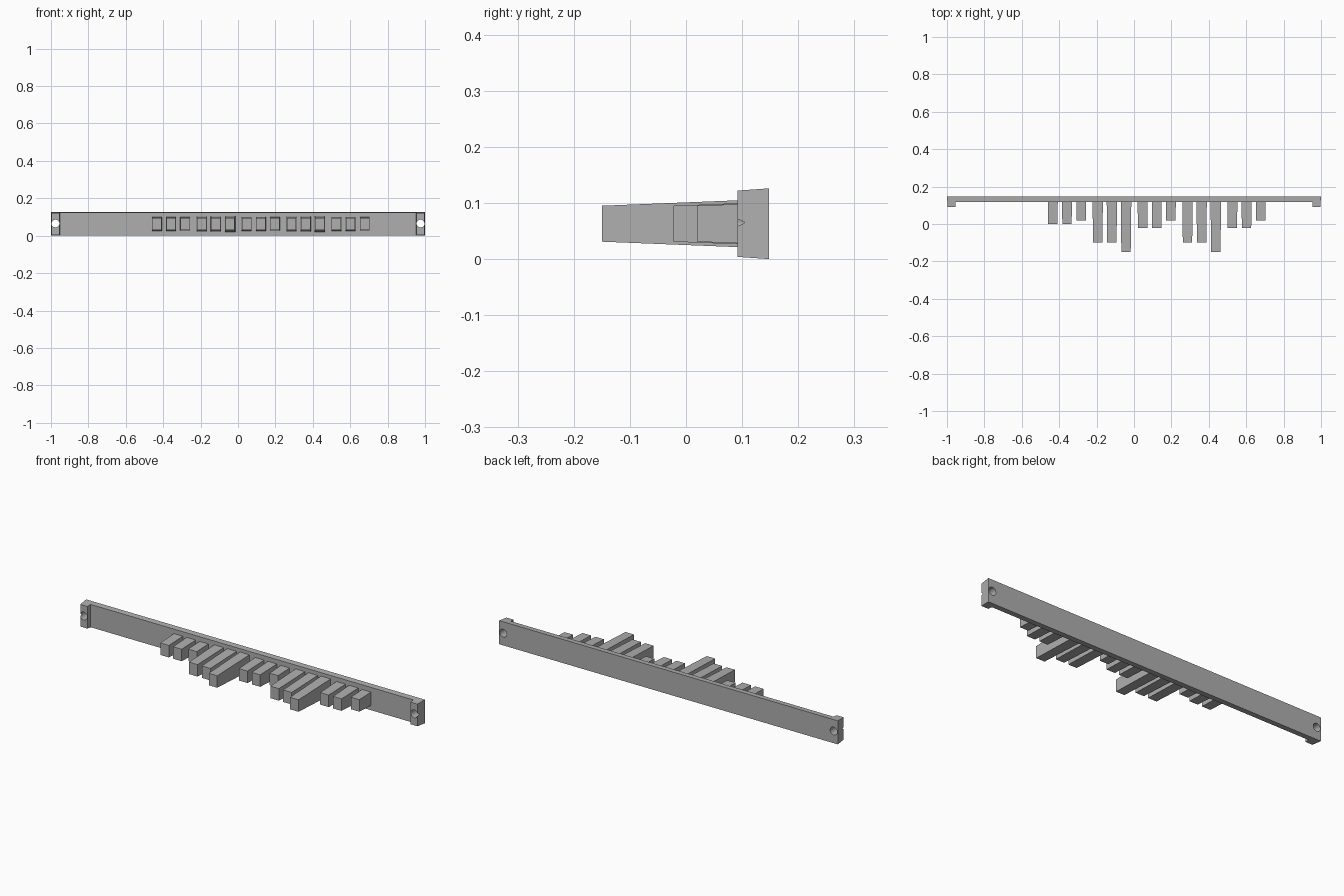
import bpy, bmesh, math

cube = bpy.data.objects.get("Cube")
if cube:
    bpy.data.objects.remove(cube, do_unlink=True)

GREY = (0.43, 0.43, 0.43, 1)
mat = bpy.data.materials.new("plain grey")
mat.use_nodes = True
mat.diffuse_color = GREY
mat.node_tree.nodes["Principled BSDF"].inputs["Base Color"].default_value = GREY

MID_Z = 0.063
BACK, FACE, LUG = 0.148, 0.117, 0.092


def rect(x0, x1, half_z, y):
    return [(x0, y, MID_Z - half_z), (x1, y, MID_Z - half_z),
            (x1, y, MID_Z + half_z), (x0, y, MID_Z + half_z)]


def add_object(name, bm):
    bmesh.ops.recalc_face_normals(bm, faces=bm.faces)
    mesh = bpy.data.meshes.new(name)
    bm.to_mesh(mesh)
    bm.free()
    mesh.materials.append(mat)
    obj = bpy.data.objects.new(name, mesh)
    bpy.context.collection.objects.link(obj)
    return obj


def block(name, front, back):
    """Drafted block between a front and a back rectangle."""
    bm = bmesh.new()
    f = [bm.verts.new(p) for p in front]
    b = [bm.verts.new(p) for p in back]
    bm.faces.new(f)
    bm.faces.new(b[::-1])
    for i in range(4):
        j = (i + 1) % 4
        bm.faces.new((f[i], b[i], b[j], f[j]))
    return add_object(name, bm)


# Rail with a thicker lug at each end: plan outline, drafted in height and length
def draft(y):
    return 0.07 * (BACK - y)


bm = bmesh.new()
lug_x, end_x, face_x = 0.954, 1 - draft(LUG), 0.953
outline = [(-1, BACK), (-end_x, LUG), (-lug_x, LUG), (-face_x, FACE),
           (face_x, FACE), (lug_x, LUG), (end_x, LUG), (1, BACK)]
low = [bm.verts.new((x, y, draft(y))) for x, y in outline]
high = [bm.verts.new((x, y, 2 * MID_Z - draft(y))) for x, y in outline]
n = len(outline)
for ring in (low, high):
    for pick in ((0, 1, 2, 3), (4, 5, 6, 7), (0, 3, 4, 7)):
        bm.faces.new([ring[i] for i in pick])
for i in range(n):
    j = (i + 1) % n
    bm.faces.new((low[i], low[j], high[j], high[i]))
rail = add_object("rail", bm)

# Screw holes through the lugs
for side, x in (("left", 0.976), ("right", -0.976)):
    bpy.ops.mesh.primitive_cylinder_add(vertices=24, radius=0.021, depth=0.3,
                                        location=(x, 0.12, MID_Z + 0.002),
                                        rotation=(math.pi / 2, 0, 0))
    cutter = bpy.context.object
    cutter.name = side + "_hole_cutter"
    cutter.data.materials.append(mat)
    mod = rail.modifiers.new(side + "_hole", 'BOOLEAN')
    mod.object = cutter
    mod.solver = 'EXACT'
    bpy.context.view_layer.objects.active = rail
    bpy.ops.object.modifier_apply(modifier=mod.name)
    bpy.data.objects.remove(cutter, do_unlink=True)

# Teeth in groups of three, each drafted towards its tip
groups = [(0.0, 0.0, 0.02), (-0.1, -0.1, -0.15), (-0.022, -0.022, 0.02),
          (-0.1, -0.1, -0.15), (-0.022, -0.022, 0.02)]
for g, tips in enumerate(groups):
    for i, tip in enumerate(tips):
        x = -0.434 + 0.24 * g + 0.0757 * i
        root = FACE + 0.01
        length = root - tip
        half_x, half_z = 0.025, 0.032
        grow_x, grow_z = half_x + 0.012 * length, half_z + 0.04 * length
        block(f"tooth_{g + 1}_{i + 1}",
              rect(x - half_x, x + half_x, half_z, tip),
              rect(x - grow_x, x + grow_x, grow_z, root))
